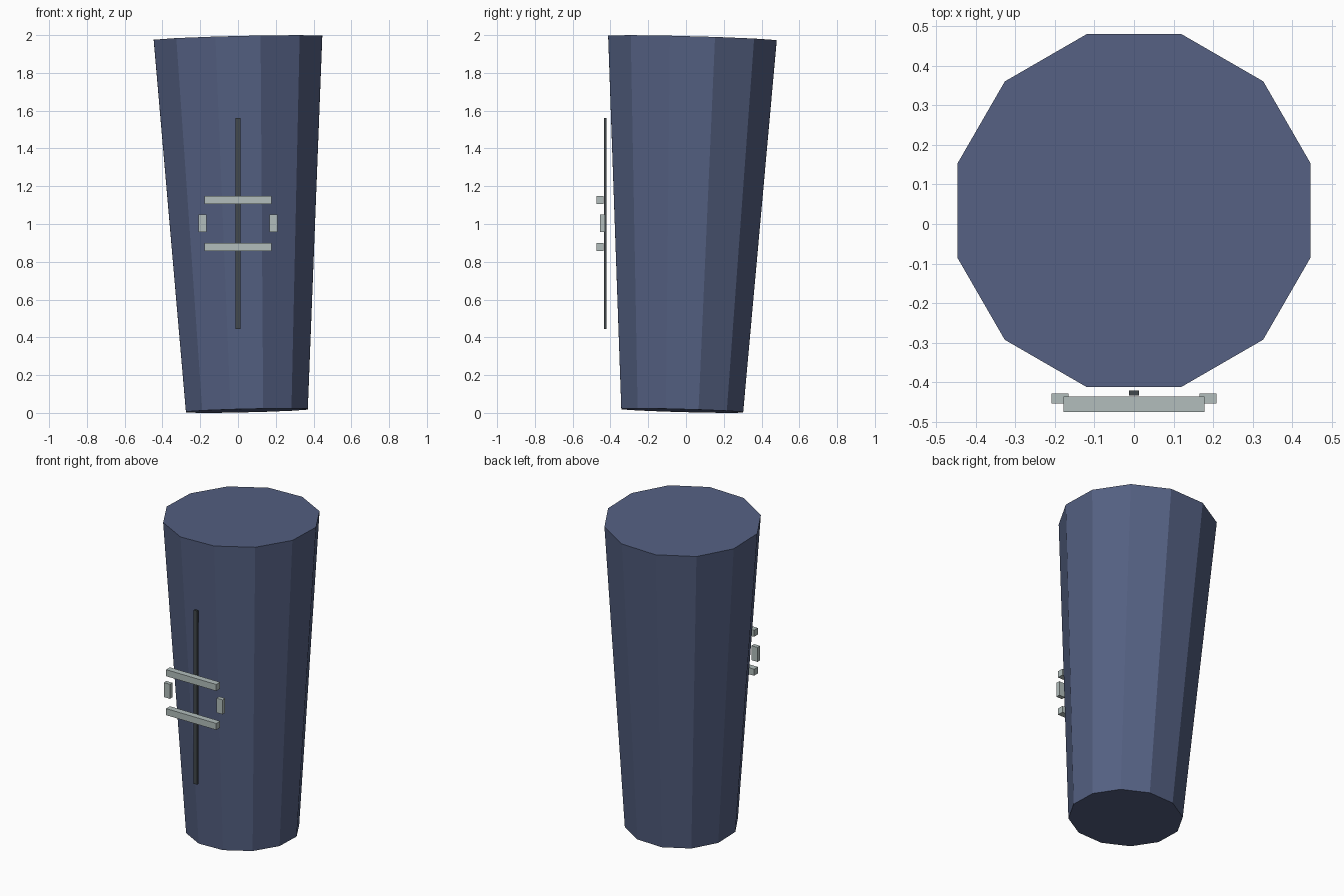
import bpy, math
from mathutils import Vector

if "Cube" in bpy.data.objects:
    bpy.data.objects.remove(bpy.data.objects["Cube"])


def material(name, rgb):
    m = bpy.data.materials.new(name)
    m.diffuse_color = (*rgb, 1.0)
    m.use_nodes = True
    m.node_tree.nodes["Principled BSDF"].inputs["Base Color"].default_value = m.diffuse_color
    return m


BLUE = material("slate blue", (0.089, 0.117, 0.223))
GREY = material("pale grey", (0.445, 0.515, 0.503))
DARK = material("charcoal", (0.054, 0.065, 0.072))


def box(name, lo, hi, mat):
    lo, hi = Vector(lo), Vector(hi)
    bpy.ops.mesh.primitive_cube_add(size=1, location=(lo + hi) / 2)
    ob = bpy.context.object
    ob.name = name
    ob.scale = hi - lo
    bpy.ops.object.transform_apply(location=False, rotation=False, scale=True)
    ob.data.materials.append(mat)
    return ob


# Slightly leaning, twelve-sided tapered body
bottom, top = Vector((0.047, -0.020, 0.012)), Vector((0.0, 0.034, 1.983))
axis = top - bottom
bpy.ops.mesh.primitive_cone_add(vertices=12, radius1=0.334, radius2=0.462,
                                depth=axis.length, location=(bottom + top) / 2)
body = bpy.context.object
body.name = "tapered_body"
# Turn the sides so that flats face the main directions, then lean the axis
for v in body.data.vertices:
    a = math.atan2(v.co.y, v.co.x)
    r = math.hypot(v.co.x, v.co.y)
    a = (math.floor(a / math.radians(30) + 0.25) + 0.5) * math.radians(30)
    v.co.x, v.co.y = r * math.cos(a), r * math.sin(a)
body.rotation_mode = 'QUATERNION'
body.rotation_quaternion = Vector((0, 0, 1)).rotation_difference(axis)
body.data.materials.append(BLUE)

# Thin upright strip in front of the body
box("front_strip", (-0.0125, -0.433, 0.445), (0.0125, -0.421, 1.56), DARK)

# Frame of two horizontal bars and two side blocks
for name, z in (("lower_bar", 0.878), ("upper_bar", 1.128)):
    box(name, (-0.178, -0.475, z - 0.021), (0.178, -0.436, z + 0.021), GREY)
for name, x in (("left_block", -0.187), ("right_block", 0.187)):
    box(name, (x - 0.0215, -0.454, 0.957), (x + 0.0215, -0.428, 1.05), GREY)
